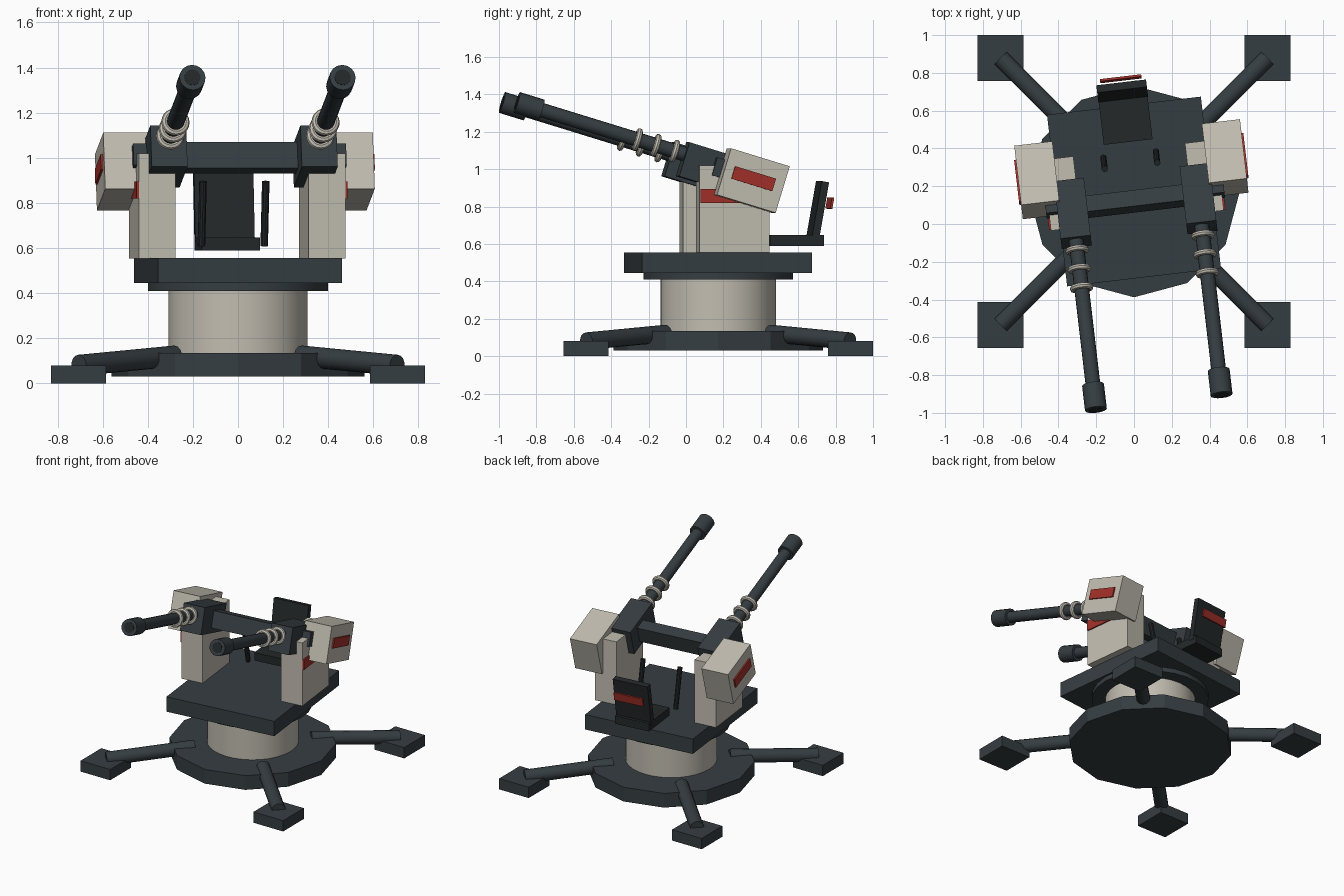
import bpy, bmesh
from math import radians, pi, cos, sin
from mathutils import Matrix, Vector

if "Cube" in bpy.data.objects:
    bpy.data.objects.remove(bpy.data.objects["Cube"])


def material(name, rgb):
    m = bpy.data.materials.new(name)
    m.diffuse_color = (*rgb, 1)
    m.use_nodes = True
    m.node_tree.nodes["Principled BSDF"].inputs["Base Color"].default_value = m.diffuse_color
    return m


DARK = material("dark_steel", (0.036, 0.047, 0.053))
BLACK = material("black_pad", (0.017, 0.021, 0.022))
LIGHT = material("pale_paint", (0.54, 0.51, 0.44))
RED = material("red_mark", (0.36, 0.03, 0.022))


def T(x, y, z):
    return Matrix.Translation((x, y, z))


def RX(deg):
    return Matrix.Rotation(radians(deg), 4, 'X')


def finish(name, bm, mat, frame, smooth=False):
    me = bpy.data.meshes.new(name)
    bm.to_mesh(me)
    bm.free()
    me.materials.append(mat)
    ob = bpy.data.objects.new(name, me)
    bpy.context.collection.objects.link(ob)
    ob.matrix_world = frame
    if smooth:
        bpy.ops.object.select_all(action='DESELECT')
        bpy.context.view_layer.objects.active = ob
        ob.select_set(True)
        bpy.ops.object.shade_smooth_by_angle(angle=radians(35))
    return ob


def box(name, size, center, mat, frame=Matrix(), tilt=0):
    bm = bmesh.new()
    bmesh.ops.create_cube(bm, size=1, matrix=Matrix.Diagonal((*size, 1)))
    return finish(name, bm, mat, frame @ T(*center) @ RX(tilt))


def rod(name, a, b, r, mat, frame=Matrix(), sides=16, smooth=True):
    a, b = Vector(a), Vector(b)
    bm = bmesh.new()
    bmesh.ops.create_cone(bm, cap_ends=True, segments=sides, radius1=r, radius2=r, depth=(b - a).length)
    turn = (b - a).to_track_quat('Z', 'Y').to_matrix().to_4x4()
    return finish(name, bm, mat, frame @ T(*((a + b) / 2)) @ turn, smooth)


def ring(name, center, major, minor, mat, frame):
    # torus around the local y axis: a small circle spun around
    bm = bmesh.new()
    vs = [bm.verts.new((major + minor * cos(i * pi / 4), minor * sin(i * pi / 4), 0)) for i in range(8)]
    es = [bm.edges.new((vs[i], vs[(i + 1) % 8])) for i in range(8)]
    bmesh.ops.spin(bm, geom=vs + es, cent=(0, 0, 0), axis=(0, 1, 0), angle=2 * pi, steps=20)
    bmesh.ops.remove_doubles(bm, verts=bm.verts, dist=1e-4)
    bmesh.ops.recalc_face_normals(bm, faces=bm.faces)
    return finish(name, bm, mat, frame @ T(*center), True)


BASE = T(0, 0.172, 0)
TURN = BASE @ Matrix.Rotation(radians(6.7), 4, 'Z')      # swivelled upper mount
GUN = TURN @ T(0, -0.077, 1.006) @ RX(-17)               # elevated gun cradle

# fixed base
rod("base_plate", (0, 0, 0.03), (0, 0, 0.135), 0.56, DARK, BASE, 12, False)
rod("pedestal", (0, 0, 0.13), (0, 0, 0.415), 0.308, LIGHT, BASE, 32)
rod("bearing_ring", (0, 0, 0.41), (0, 0, 0.45), 0.4, DARK, BASE, 24)
for sx, sy, tag in ((1, 1, "back_right"), (-1, 1, "back_left"), (1, -1, "front_right"), (-1, -1, "front_left")):
    box("foot_" + tag, (0.242, 0.242, 0.08), (sx * 0.707, sy * 0.707, 0.04), DARK, BASE)
    rod("leg_" + tag, (sx * 0.28, sy * 0.28, 0.121), (sx * 0.705, sy * 0.705, 0.08), 0.047, DARK, BASE, 14)

# turntable and operator seat
box("turntable", (0.82, 0.915, 0.11), (0, 0, 0.5), DARK, TURN)
box("seat_pan", (0.26, 0.29, 0.058), (0, 0.409, 0.618), BLACK, TURN)
box("seat_back", (0.265, 0.04, 0.31), (0, 0.535, 0.78), BLACK, TURN, -10)
box("seat_back_mark", (0.22, 0.012, 0.06), (0, 0.601, 0.818), RED, TURN, -10)

# mirrored side parts
for s, tag in ((1, "right"), (-1, "left")):
    rod("control_lever_" + tag, (s * 0.14, 0.197, 0.61), (s * 0.14, 0.137, 0.895), 0.017, BLACK, TURN, 10)
    box("post_" + tag, (0.163, 0.377, 0.466), (s * 0.379, 0.034, 0.787), LIGHT, TURN)
    box("post_mark_" + tag, (0.012, 0.36, 0.075), (s * 0.464, 0.03, 0.857), RED, TURN)
    # receiver, trunnion and ammunition box
    gx = s * 0.335
    box("receiver_" + tag, (0.16, 0.32, 0.19), (gx, 0, 0), DARK, GUN)
    box("trunnion_" + tag, (0.12, 0.16, 0.1), (s * 0.415, 0.08, 0.01), DARK, GUN)
    box("ammo_box_" + tag, (0.203, 0.33, 0.26), (s * 0.5, 0.207, -0.007), LIGHT, GUN)
    box("ammo_box_mark_" + tag, (0.014, 0.23, 0.07), (s * 0.604, 0.205, 0.003), RED, GUN)
    # barrel with collars and muzzle
    rod("barrel_" + tag, (gx, -0.1, 0.029), (gx, -1.0, 0.029), 0.039, DARK, GUN)
    for i in range(3):
        ring(f"barrel_collar_{tag}_{i + 1}", (gx, -0.215 - 0.105 * i, 0.029), 0.047, 0.016, LIGHT, GUN)
    rod("muzzle_" + tag, (gx, -0.965, 0.029), (gx, -1.103, 0.029), 0.058, DARK, GUN)
    rod("bore_" + tag, (gx, -1.09, 0.029), (gx, -1.106, 0.029), 0.036, BLACK, GUN)

box("cross_bar", (0.54, 0.088, 0.119), (0, 0.026, 0.001), DARK, GUN)
